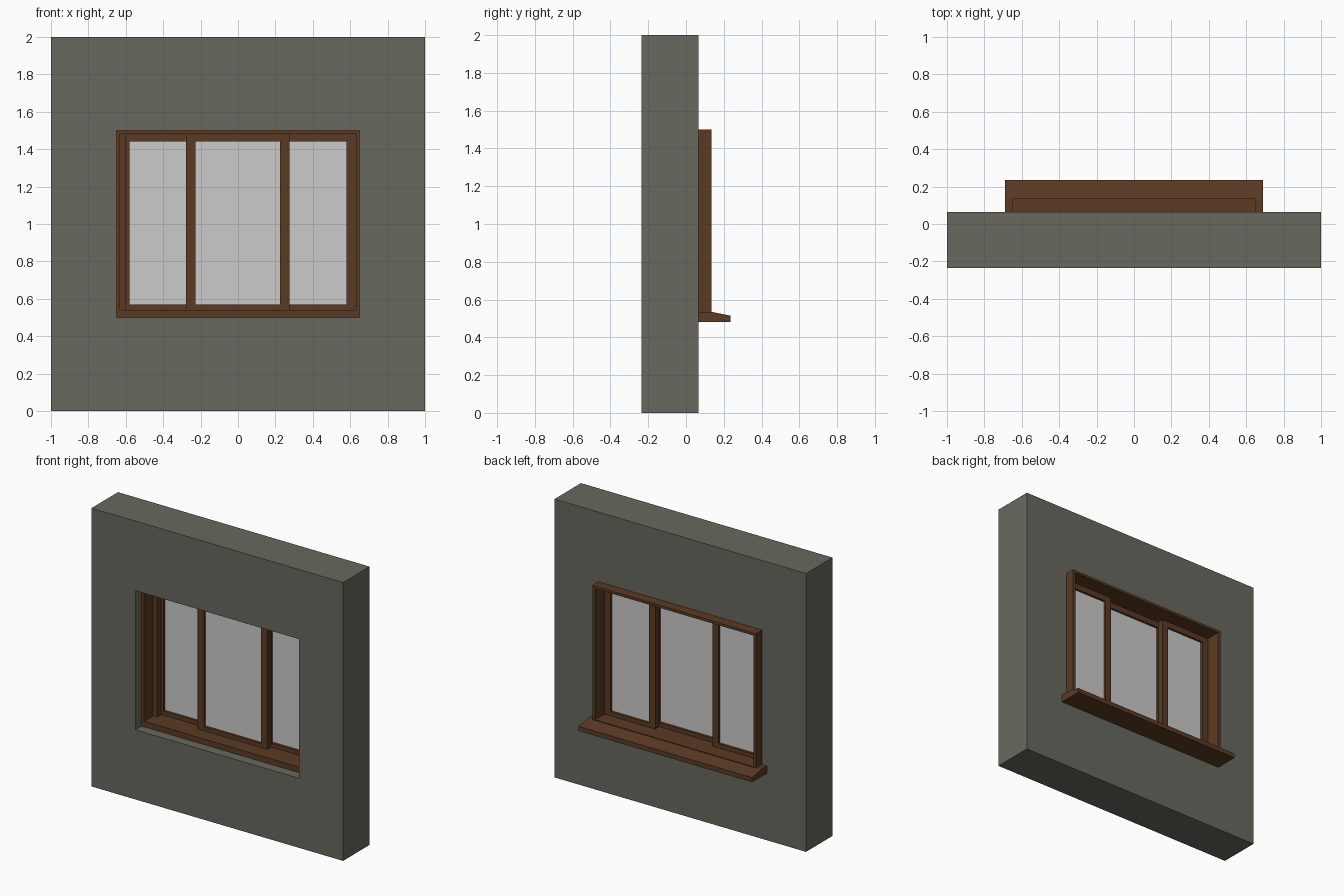
import bpy
import bmesh

if "Cube" in bpy.data.objects:
    bpy.data.objects.remove(bpy.data.objects["Cube"])


def material(name, rgb):
    m = bpy.data.materials.new(name)
    m.diffuse_color = (*rgb, 1)
    m.use_nodes = True
    m.node_tree.nodes["Principled BSDF"].inputs["Base Color"].default_value = m.diffuse_color
    return m


WOOD = material("brown_wood", (0.105, 0.042, 0.017))
PLASTER = material("wall_grey", (0.14, 0.14, 0.115))


def finish(name, bm, mat):
    bmesh.ops.recalc_face_normals(bm, faces=bm.faces)
    me = bpy.data.meshes.new(name)
    bm.to_mesh(me)
    bm.free()
    ob = bpy.data.objects.new(name, me)
    bpy.context.collection.objects.link(ob)
    if mat:
        me.materials.append(mat)
    return ob


def extrude(name, pts, vec, mat):
    """Prism: a flat outline of 3D points pushed along vec."""
    bm = bmesh.new()
    f = bm.faces.new([bm.verts.new(p) for p in pts])
    r = bmesh.ops.extrude_face_region(bm, geom=[f])
    verts = [g for g in r["geom"] if isinstance(g, bmesh.types.BMVert)]
    bmesh.ops.translate(bm, verts=verts, vec=vec)
    return finish(name, bm, mat)


def box(name, x, y, z, mat):
    pts = [(x[0], y[0], z[0]), (x[1], y[0], z[0]), (x[1], y[0], z[1]), (x[0], y[0], z[1])]
    return extrude(name, pts, (0, y[1] - y[0], 0), mat)


def ring(name, outer, inner, y, mat):
    """Rectangular frame; outer and inner are (x0, x1, z0, z1)."""
    def corners(r):
        return [(r[0], r[2]), (r[1], r[2]), (r[1], r[3]), (r[0], r[3])]
    bm = bmesh.new()
    loops = [[bm.verts.new((px, d, pz)) for px, pz in corners(r)]
             for r, d in ((outer, y[0]), (outer, y[1]), (inner, y[1]), (inner, y[0]))]
    for k in range(4):
        a, b = loops[k], loops[(k + 1) % 4]
        for i in range(4):
            j = (i + 1) % 4
            bm.faces.new((a[i], a[j], b[j], b[i]))
    return finish(name, bm, mat)


def sash(name, x0, x1, y):
    """Sliding pane: wooden surround with a glass sheet."""
    z0, z1, w = 0.52, 1.485, 0.05
    inner = (x0 + w, x1 - w, z0 + w, 1.44)
    ring(name + "_sash", (x0, x1, z0, z1), inner, (y, y + 0.042), WOOD)
    box(name + "_glass", inner[:2], (y + 0.016, y + 0.026), inner[2:], None)


# Wall with window opening
ring("wall", (-1, 1, 0, 2), (-0.65, 0.65, 0.5, 1.5), (-0.235, 0.065), PLASTER)

# Outer window frame, standing proud of the back of the wall
ring("window_frame", (-0.65, 0.65, 0.5, 1.5), (-0.63, 0.63, 0.54, 1.482),
     (-0.165, 0.135), WOOD)

# Sliding sashes on two tracks
sash("left", -0.63, -0.228, -0.015)
sash("right", 0.225, 0.63, -0.015)
sash("centre", -0.278, 0.275, -0.06)

# Stop strip on the left jamb
box("stop_strip", (-0.63, -0.6), (-0.065, -0.015), (0.54, 1.482), WOOD)

# Sloped sill
profile = [(0.065, 0.482), (0.235, 0.482), (0.235, 0.515), (0.135, 0.535), (0.065, 0.535)]
extrude("sill", [(-0.69, y, z) for y, z in profile], (1.38, 0, 0), WOOD)
